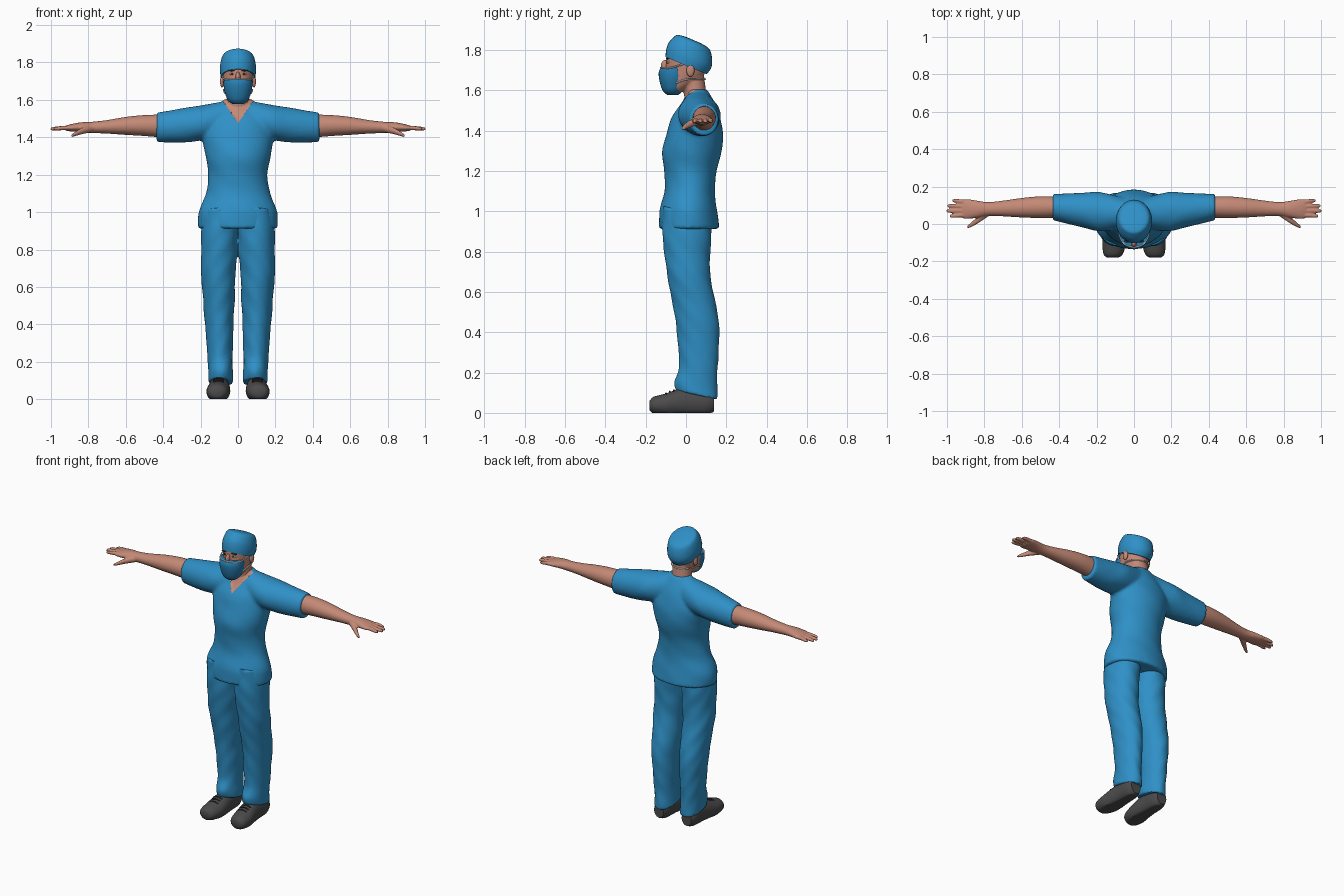
import bpy, bmesh, math
from mathutils import Vector

cube = bpy.data.objects.get("Cube")
if cube:
    bpy.data.objects.remove(cube)


def material(name, *rgb):
    m = bpy.data.materials.new(name)
    m.use_nodes = True
    m.diffuse_color = (*rgb, 1)
    m.node_tree.nodes["Principled BSDF"].inputs["Base Color"].default_value = (*rgb, 1)
    return m


BLUE = material("scrub_blue", 0.028, 0.28, 0.57)
MASK = material("mask_blue", 0.02, 0.21, 0.44)
SKIN = material("skin", 0.55, 0.25, 0.18)
SHOE = material("shoe_grey", 0.07, 0.07, 0.07)
SOLE = material("sole_dark", 0.03, 0.03, 0.03)
WHITE = material("strap_white", 0.8, 0.8, 0.8)
BROWN = material("brow_brown", 0.06, 0.03, 0.02)


def smooth_rows(rows, steps):
    """Catmull-Rom interpolation between cross-section rows."""
    rows = [Vector(r) for r in rows]
    out = []
    for i in range(len(rows) - 1):
        a, b, c, d = rows[max(i - 1, 0)], rows[i], rows[i + 1], rows[min(i + 2, len(rows) - 1)]
        for k in range(steps):
            t = k / steps
            out.append(0.5 * (2 * b + (c - a) * t + (2 * a - 5 * b + 4 * c - d) * t * t
                              + (3 * b - a - 3 * c + d) * t ** 3))
    return out + [rows[-1]]


def loft(bm, rows, axis="z", side=1, tilt=0, wrinkle=0, segs=32, steps=4):
    """Rows are (position, centre u, centre v, radius u, radius v)."""
    rings = []
    for p, cu, cv, ru, rv in smooth_rows(rows, steps):
        ring = []
        for k in range(segs):
            a = math.tau * k / segs
            w = 1 + wrinkle * math.sin(38 * p + 2 * a) * math.sin(3 * a + 9 * p)
            u, v = cu + ru * w * math.cos(a), cv + rv * w * math.sin(a)
            co = {"z": (u, v, p - tilt * (v - cv)), "x": (p, u, v), "y": (u, p, v)}[axis]
            ring.append(bm.verts.new((co[0] * side, co[1], max(co[2], 0))))
        rings.append(ring)
    faces = [bm.faces.new(rings[0]), bm.faces.new(rings[-1])]
    for lo, hi in zip(rings, rings[1:]):
        for k in range(segs):
            j = (k + 1) % segs
            faces.append(bm.faces.new((lo[k], lo[j], hi[j], hi[k])))
    bmesh.ops.recalc_face_normals(bm, faces=faces)


def make(name, bm, mats, voxel=0, relax=4, mirror=False, angle=45):
    """Turn a bmesh into an object; overlapping lofts can be fused into one skin."""
    mesh = bpy.data.meshes.new(name)
    bm.to_mesh(mesh)
    bm.free()
    obj = bpy.data.objects.new(name, mesh)
    bpy.context.collection.objects.link(obj)
    if voxel:
        r = obj.modifiers.new("fuse", "REMESH")
        r.mode, r.voxel_size = "VOXEL", voxel
        s = obj.modifiers.new("relax", "SMOOTH")
        s.iterations, s.factor = relax, 0.5
        dg = bpy.context.evaluated_depsgraph_get()
        mesh = bpy.data.meshes.new_from_object(obj.evaluated_get(dg))
        obj.modifiers.clear()
        obj.data = mesh
    mesh.materials.clear()
    for m in mats:
        mesh.materials.append(m)
    mesh.shade_smooth()
    mesh.set_sharp_from_angle(angle=math.radians(angle))
    if mirror:
        obj.modifiers.new("mirror", "MIRROR")
    return obj


def ball(name, loc, scale, mat, mirror=True):
    bm = bmesh.new()
    bmesh.ops.create_uvsphere(bm, u_segments=16, v_segments=10, radius=1)
    for v in bm.verts:
        v.co = Vector(loc) + v.co * Vector(scale)
    return make(name, bm, [mat], mirror=mirror, angle=80)


def strap(name, pts, radius, mat):
    cu = bpy.data.curves.new(name, "CURVE")
    cu.dimensions, cu.bevel_depth, cu.bevel_resolution = "3D", radius, 2
    for side in (1, -1):
        sp = cu.splines.new("BEZIER")
        sp.bezier_points.add(len(pts) - 1)
        for bp, (x, y, z) in zip(sp.bezier_points, pts):
            bp.co = (x * side, y, z)
            bp.handle_left_type = bp.handle_right_type = "AUTO"
    cu.materials.append(mat)
    bpy.context.collection.objects.link(bpy.data.objects.new(name, cu))


# Shirt: torso and both sleeves fused
bm = bmesh.new()
loft(bm, [(.912, 0, .015, .212, .15), (1, 0, .012, .21, .143), (1.1, 0, .018, .172, .125),
          (1.2, 0, .022, .158, .13), (1.3, 0, .03, .174, .148), (1.4, 0, .045, .19, .137),
          (1.47, 0, .05, .175, .118), (1.53, 0, .058, .135, .088), (1.58, 0, .055, .09, .064),
          (1.605, 0, .05, .075, .052)], wrinkle=.012, segs=48)
for side in (1, -1):
    loft(bm, [(.05, .06, 1.5, .08, .098), (.18, .065, 1.48, .105, .094),
              (.28, .075, 1.465, .092, .093), (.435, .09, 1.453, .07, .079)],
         "x", side, wrinkle=.01)
shirt = make("shirt", bm, [BLUE, SKIN], voxel=.01)

# V neckline: cut along its edges, colour the opening and sink it slightly
bm = bmesh.new()
bm.from_mesh(shirt.data)
cuts = [((0, 0, 1.475), (s * .125, 0, -.085)) for s in (1, -1)] + [((0, .045, 0), (0, 1, 0))]
for co, no in cuts:
    bmesh.ops.bisect_plane(bm, geom=bm.verts[:] + bm.edges[:] + bm.faces[:],
                           plane_co=co, plane_no=no, dist=1e-5)
for f in bm.faces:
    c = f.calc_center_median()
    f.material_index = int(c.y < .045 and abs(c.x) < .68 * (c.z - 1.475))
for v in bm.verts:
    if all(f.material_index for f in v.link_faces):
        v.co.y += .007
bm.to_mesh(shirt.data)
bm.free()
shirt.data.shade_smooth()
shirt.data.set_sharp_from_angle(angle=math.radians(50))

# Trousers
bm = bmesh.new()
for side in (1, -1):
    loft(bm, [(1, .09, .005, .1, .12), (.9, .098, .003, .098, .122), (.8, .1, .005, .097, .116),
              (.7, .105, .01, .094, .11), (.6, .104, .03, .088, .112), (.5, .102, .047, .083, .112),
              (.4, .1, .06, .076, .107), (.3, .098, .06, .071, .1), (.2, .095, .06, .066, .095),
              (.13, .093, .05, .066, .108), (.088, .093, .053, .067, .103)],
         side=side, tilt=.22, wrinkle=.025)
make("trousers", bm, [BLUE], voxel=.008)

# Arms with hands
bm = bmesh.new()
loft(bm, [(.4, .09, 1.46, .056, .062), (.5, .09, 1.463, .058, .056), (.6, .087, 1.461, .052, .048),
          (.7, .083, 1.456, .042, .036), (.78, .08, 1.453, .037, .03), (.84, .079, 1.454, .046, .026),
          (.89, .08, 1.451, .053, .02), (.918, .08, 1.449, .048, .014)], "x")
for y, tip in ((.125, .97), (.097, .998), (.07, 1.003), (.043, .985)):
    yb = .08 + (y - .08) * .8
    loft(bm, [(.88, yb, 1.45, .012, .013), (.93, (y + yb) / 2, 1.45, .012, .012),
              (tip - .015, y, 1.446, .010, .010), (tip, y, 1.444, .006, .006)], "x", segs=12)
loft(bm, [(.78, .06, 1.447, .02, .02), (.83, .025, 1.435, .019, .018),
          (.87, -.004, 1.418, .013, .012), (.892, -.016, 1.407, .007, .007)], "x", segs=12)
make("arms", bm, [SKIN], voxel=.005, relax=2, mirror=True)

# Shoes with dark soles
bm = bmesh.new()
loft(bm, [(-.18, .113, .036, .03, .024), (-.16, .111, .038, .052, .042), (-.1, .106, .04, .063, .056),
          (-.04, .101, .05, .059, .068), (.02, .1, .055, .053, .072), (.1, .1, .055, .05, .068),
          (.138, .1, .05, .035, .044)], "y")
for f in bm.faces:
    f.material_index = int(f.calc_center_median().z < .014)
make("shoes", bm, [SHOE, SOLE], mirror=True)
for y, z in ((-.1, .097), (-.08, .106), (-.06, .113)):
    strap("shoe_lace", [(.075, y, z - .008), (.104, y, z), (.133, y, z - .008)], .004, SOLE)

# Neck and head
bm = bmesh.new()
loft(bm, [(1.5, 0, .055, .066, .06), (1.58, 0, .046, .062, .056), (1.66, 0, .033, .058, .058),
          (1.72, 0, .03, .058, .058)])
loft(bm, [(1.583, 0, -.06, .028, .025), (1.6, 0, -.05, .05, .045), (1.63, 0, -.03, .066, .075),
          (1.67, 0, -.008, .076, .095), (1.72, 0, 0, .082, .1), (1.78, 0, .005, .085, .1),
          (1.82, 0, .01, .07, .085)])
make("head_and_neck", bm, [SKIN], voxel=.006)
ball("nose", (0, -.103, 1.722), (.013, .021, .028), SKIN, False)
ball("ears", (.085, .022, 1.698), (.011, .02, .032), SKIN)
ball("eyes", (.031, -.087, 1.738), (.014, .009, .006), WHITE)
ball("pupils", (.031, -.094, 1.738), (.006, .004, .006), BROWN)
ball("eyebrows", (.034, -.091, 1.757), (.021, .008, .004), BROWN)

# Surgical cap, sloping down to the back
bm = bmesh.new()
loft(bm, [(1.722, 0, 0, .092, .102), (1.755, 0, .013, .097, .111), (1.79, 0, .022, .095, .108),
          (1.825, 0, .032, .086, .092), (1.842, 0, .034, .072, .076), (1.849, 0, .034, .04, .042),
          (1.85, 0, .034, .005, .005)], tilt=.42)
make("surgical_cap", bm, [BLUE], angle=60)

# Face mask and its straps
bm = bmesh.new()
loft(bm, [(1.577, 0, -.066, .028, .028), (1.6, 0, -.065, .055, .052), (1.65, 0, -.063, .073, .069),
          (1.69, 0, -.061, .077, .074), (1.713, 0, -.06, .074, .064)])
make("face_mask", bm, [MASK])
strap("mask_top_strap", [(0, -.126, 1.712), (.045, -.112, 1.711), (.07, -.083, 1.71),
                         (.084, -.03, 1.724), (.089, .02, 1.738)], .004, WHITE)
strap("mask_lower_strap", [(.07, -.05, 1.635), (.077, 0, 1.652), (.068, .05, 1.655),
                           (.035, .085, 1.655), (0, .096, 1.655)], .004, WHITE)
